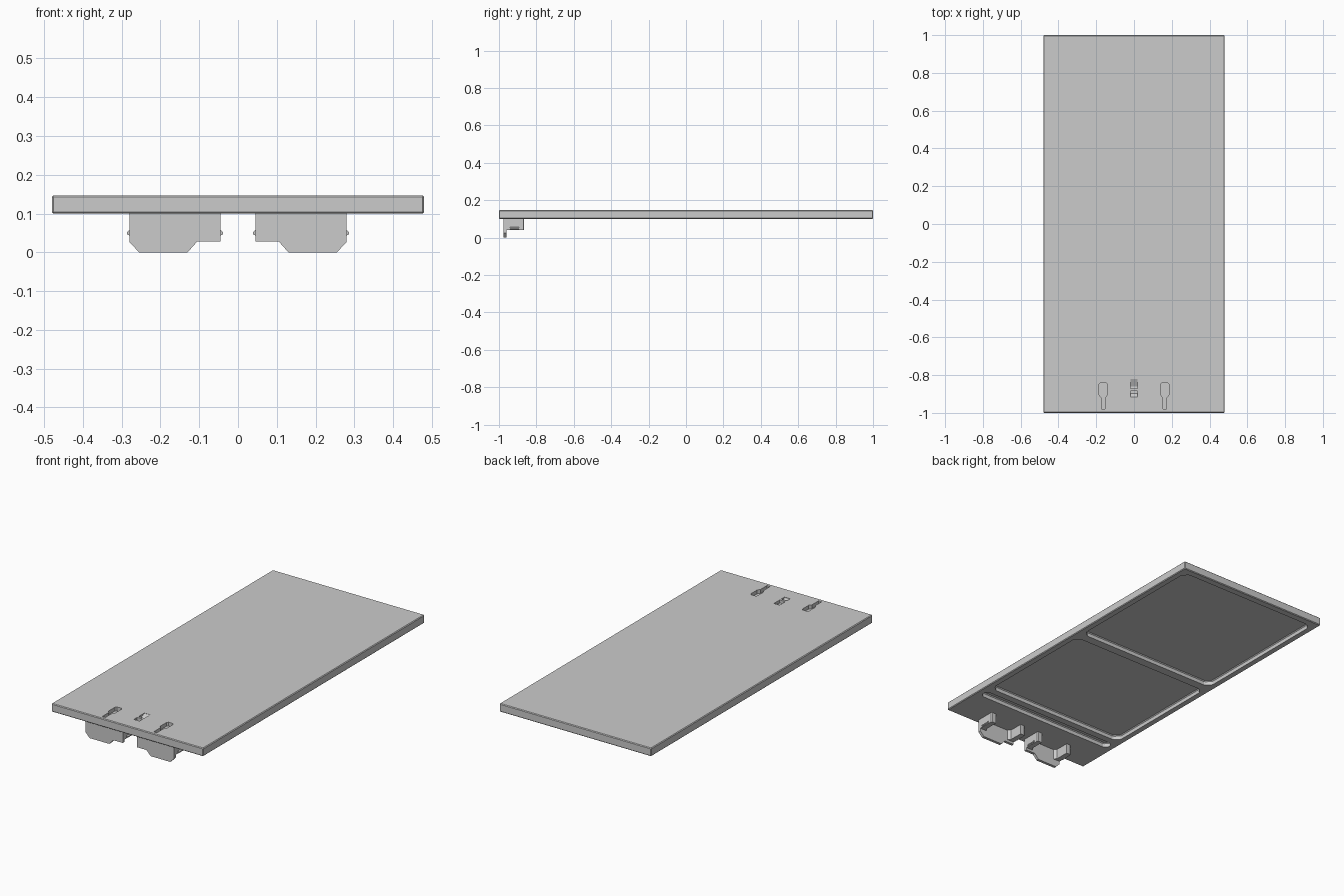
import bpy, bmesh

if "Cube" in bpy.data.objects:
    bpy.data.objects.remove(bpy.data.objects["Cube"])

PANEL_BOTTOM, PANEL_TOP = 0.10, 0.147


def prism(name, pts, axis, lo, hi, bevel=0.0):
    """Extrude a 2D outline along x (pts = y,z), y (pts = x,z) or z (pts = x,y)."""
    place = {'x': lambda a, b, c: (c, a, b),
             'y': lambda a, b, c: (a, c, b),
             'z': lambda a, b, c: (a, b, c)}[axis]
    bm = bmesh.new()
    rings = [[bm.verts.new(place(a, b, c)) for a, b in pts] for c in (lo, hi)]
    bm.faces.new(rings[0])
    bm.faces.new(rings[1])
    n = len(pts)
    for i in range(n):
        j = (i + 1) % n
        bm.faces.new((rings[0][i], rings[0][j], rings[1][j], rings[1][i]))
    bmesh.ops.recalc_face_normals(bm, faces=bm.faces)
    if bevel:
        bmesh.ops.bevel(bm, geom=bm.edges[:], offset=bevel, segments=1,
                        affect='EDGES', profile=0.5)
    mesh = bpy.data.meshes.new(name)
    bm.to_mesh(mesh)
    bm.free()
    ob = bpy.data.objects.new(name, mesh)
    bpy.context.collection.objects.link(ob)
    return ob


def chamfered(x0, x1, y0, y1, c):
    """Rectangle outline with cut corners."""
    return [(x0 + c, y0), (x1 - c, y0), (x1, y0 + c), (x1, y1 - c),
            (x1 - c, y1), (x0 + c, y1), (x0, y1 - c), (x0, y0 + c)]


def cut(target, cutter):
    cutter.hide_render = True
    mod = target.modifiers.new("cut", 'BOOLEAN')
    mod.operation, mod.solver, mod.object = 'DIFFERENCE', 'EXACT', cutter
    bpy.context.view_layer.objects.active = target
    bpy.ops.object.modifier_apply(modifier=mod.name)
    bpy.data.objects.remove(cutter)


# Main slab with fine chamfered edges
panel = prism("panel", [(-0.48, -1), (0.48, -1), (0.48, 1), (-0.48, 1)],
              'z', PANEL_BOTTOM, PANEL_TOP, 0.004)

# Shallow pockets in the underside: narrow front one and two large ones
for y0, y1, c in ((-0.765, -0.71, 0.018), (-0.67, 0.05, 0.03), (0.10, 0.96, 0.03)):
    cut(panel, prism("pocket_cutter", chamfered(-0.445, 0.445, y0, y1, c),
                     'z', 0.05, 0.126, 0.005))

# Keyhole recesses on top
for s in (-1, 1):
    half = [(0.010, -0.98), (0.010, -0.92), (0.021, -0.905), (0.021, -0.848), (0.013, -0.84)]
    outline = half + [(-x, y) for x, y in reversed(half)]
    outline = [(x + s * 0.163, y) for x, y in outline]
    cut(panel, prism("keyhole_cutter", outline, 'z', 0.125, 0.20))

# Ramped latch recesses on top, between the keyholes
for ramp in ([(-0.872, 0.20), (-0.872, 0.130), (-0.860, 0.128), (-0.820, 0.146), (-0.820, 0.20)],
             [(-0.915, 0.20), (-0.915, 0.145), (-0.898, 0.130), (-0.885, 0.130), (-0.885, 0.20)]):
    cut(panel, prism("latch_cutter", ramp, 'x', -0.018, 0.018))

# Mounting brackets: front tongue, two side flanges, small snap ridges
for side, s in (("left", -1), ("right", 1)):
    tongue = [(0.045, 0.101), (0.045, 0.028), (0.105, 0.028), (0.13, 0.0),
              (0.255, 0.0), (0.28, 0.026), (0.28, 0.101)]
    prism(side + "_bracket_tongue", [(s * x, z) for x, z in tongue],
          'y', -0.976, -0.960)
    for label, xo, xi in (("outer", 0.28, 0.25), ("inner", 0.045, 0.075)):
        d = 1 if xo > xi else -1
        # Flange plan flares into the tongue at its inside corner
        plan = [(xo, -0.970), (xo, -0.870), (xo - d * 0.005, -0.865), (xi, -0.865),
                (xi, -0.945), (xi - d * 0.015, -0.960), (xi - d * 0.015, -0.970)]
        prism(f"{side}_{label}_flange", [(s * x, y) for x, y in plan],
              'z', 0.042, 0.101)
        ridge = [(xo - d * 0.003, 0.040 + 0.002), (xo + d * 0.006, 0.046),
                 (xo + d * 0.006, 0.052), (xo - d * 0.003, 0.060)]
        prism(f"{side}_{label}_snap_ridge", [(s * x, z) for x, z in ridge],
              'y', -0.942, -0.892)
